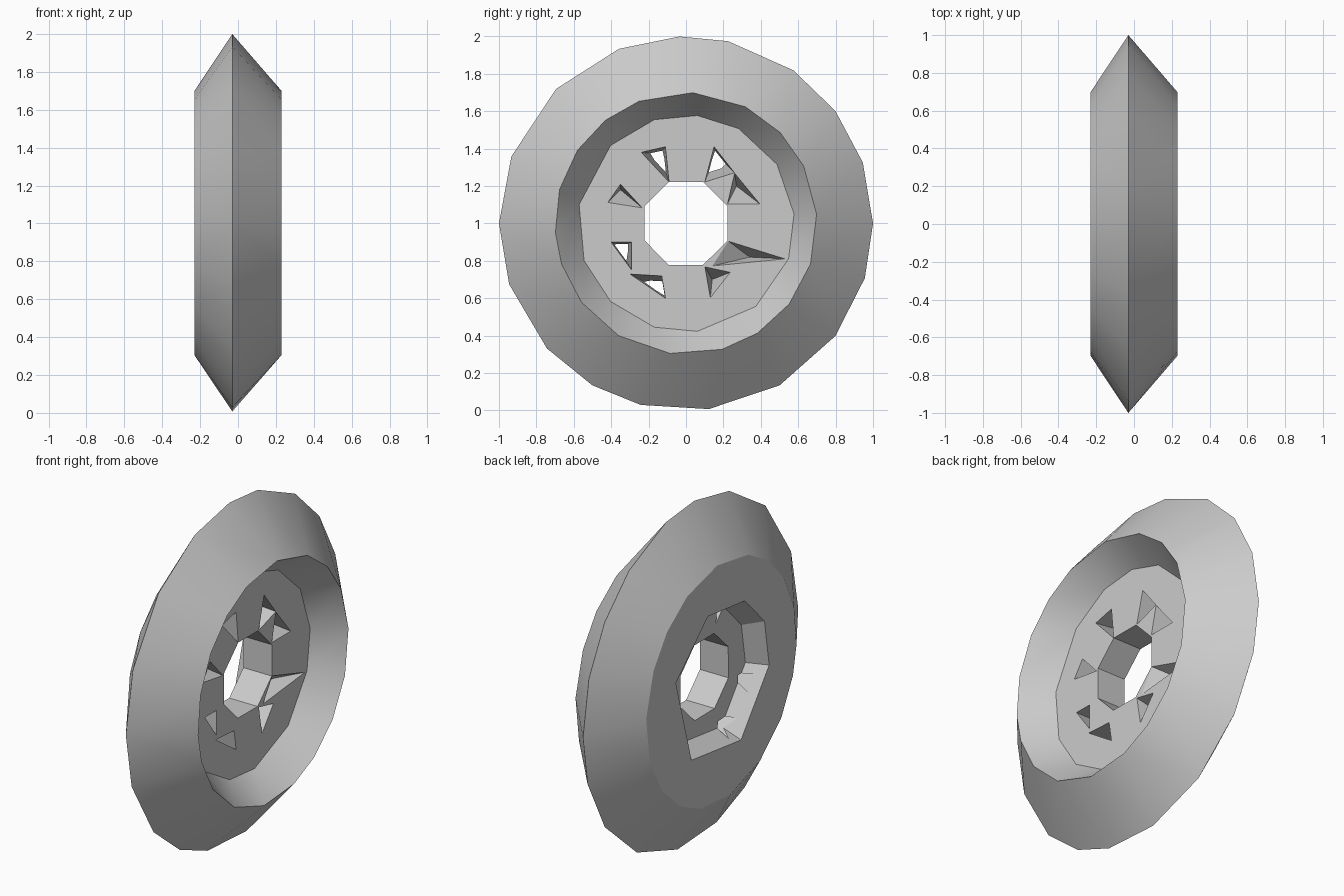
import bpy, bmesh
from math import radians, cos, sin
from mathutils import Vector

if "Cube" in bpy.data.objects:
    bpy.data.objects.remove(bpy.data.objects["Cube"], do_unlink=True)

# Single plain metal colour
grey = bpy.data.materials.new("plain_grey")
grey.use_nodes = True
colour = (0.6, 0.6, 0.6, 1)
grey.diffuse_color = colour
grey.node_tree.nodes["Principled BSDF"].inputs["Base Color"].default_value = colour


def make_object(name, bm):
    bmesh.ops.recalc_face_normals(bm, faces=bm.faces)
    mesh = bpy.data.meshes.new(name)
    bm.to_mesh(mesh)
    bm.free()
    mesh.materials.append(grey)
    obj = bpy.data.objects.new(name, mesh)
    bpy.context.collection.objects.link(obj)
    return obj


def ring(bm, radius, x, angles):
    """Ring of vertices round the x axis, kept with its angles."""
    verts = [bm.verts.new((x, radius * cos(radians(a)), 1 + radius * sin(radians(a))))
             for a in angles]
    return verts, angles


def zip_rings(bm, first, second):
    """Join two rings that may have different numbers of corners."""
    (va, aa), (vb, ab) = first, second
    if aa == ab:
        for i in range(len(va)):
            j = (i + 1) % len(va)
            bm.faces.new((va[i], va[j], vb[j], vb[i]))
        return
    na, nb = len(va), len(vb)
    i = j = 0
    while i < na or j < nb:
        next_a = aa[i + 1] if i + 1 < na else aa[0] + 360
        next_b = ab[j + 1] if j + 1 < nb else ab[0] + 360
        if j == nb or (i < na and next_a <= next_b):
            bm.faces.new((va[i % na], va[(i + 1) % na], vb[j % nb]))
            i += 1
        else:
            bm.faces.new((vb[j % nb], va[i % na], vb[(j + 1) % nb]))
            j += 1


# Uneven corner angles of each ring, in degrees
rim = [0, 19, 37, 55, 77, 92, 111, 134, 159, 180, 199, 222, 240, 256, 277, 300, 323, 343]
lip = [4, 26, 44, 63, 87, 111, 128, 146, 165, 184, 198, 217, 239, 263, 286, 303, 322, 342]
floor = [5, 33, 61, 84, 107, 134, 170, 200, 226, 253, 276, 310, 341]
socket = [20, 74, 119, 153, 189, 246, 308]
bore = [22 + 45 * k for k in range(8)]

# Wheel body: a closed section running from the rim, through the bore and back
bm = bmesh.new()
section = [(1, -.03, rim), (.7, .23, lip), (.58, .065, floor), (.24, .065, bore),
           (.24, -.12, bore), (.385, -.12, socket), (.45, -.23, socket), (.7, -.23, lip)]
rings = [ring(bm, *row) for row in section]
for k, current in enumerate(rings):
    zip_rings(bm, current, rings[(k + 1) % len(rings)])
wheel = make_object("wheel_body", bm)

# Tapering three-sided pits round the bore: corners, point they taper to, end size, end depth
pits = [
    ([(-.24, .38), (-.11, .41), (-.09, .22)], (-.14, .37), .4, -.25),
    ([(-.35, .21), (-.42, .11), (-.23, .08)], (-.35, .18), .05, -.08),
    ([(-.40, -.10), (-.29, -.10), (-.29, -.25)], (-.36, -.13), .5, -.25),
    ([(-.30, -.27), (-.13, -.28), (-.11, -.40)], (-.12, -.37), .45, -.25),
    ([(.10, -.23), (.24, -.26), (.13, -.40)], (.14, -.30), .05, -.08),
    ([(.22, -.09), (.54, -.19), (.13, -.23)], (.34, -.18), .05, -.02),
    ([(.26, .27), (.40, .10), (.22, .10)], (.27, .20), .05, -.08),
    ([(.15, .41), (.10, .22), (.26, .27)], (.16, .37), .4, -.25),
]
for corners, point, size, depth in pits:
    bm = bmesh.new()
    tip = Vector(point)
    front = [Vector(c) for c in corners]
    back = [tip.lerp(c, size) for c in front]
    top = [bm.verts.new((.07, c.x, 1 + c.y)) for c in front]
    end = [bm.verts.new((depth, c.x, 1 + c.y)) for c in back]
    bm.faces.new(top)
    bm.faces.new(end)
    for k in range(3):
        n = (k + 1) % 3
        bm.faces.new((top[k], top[n], end[n], end[k]))
    cutter = make_object("pit_cutter", bm)
    cutter.hide_render = True
    bpy.context.view_layer.objects.active = wheel
    cut = wheel.modifiers.new("pit", "BOOLEAN")
    cut.operation = "DIFFERENCE"
    cut.solver = "EXACT"
    cut.object = cutter
    bpy.ops.object.modifier_apply(modifier=cut.name)
    bpy.data.objects.remove(cutter, do_unlink=True)

# Soft shading round the cones, crisp at the edges
bpy.ops.object.select_all(action="DESELECT")
wheel.select_set(True)
bpy.context.view_layer.objects.active = wheel
bpy.ops.object.shade_smooth_by_angle(angle=radians(28))
